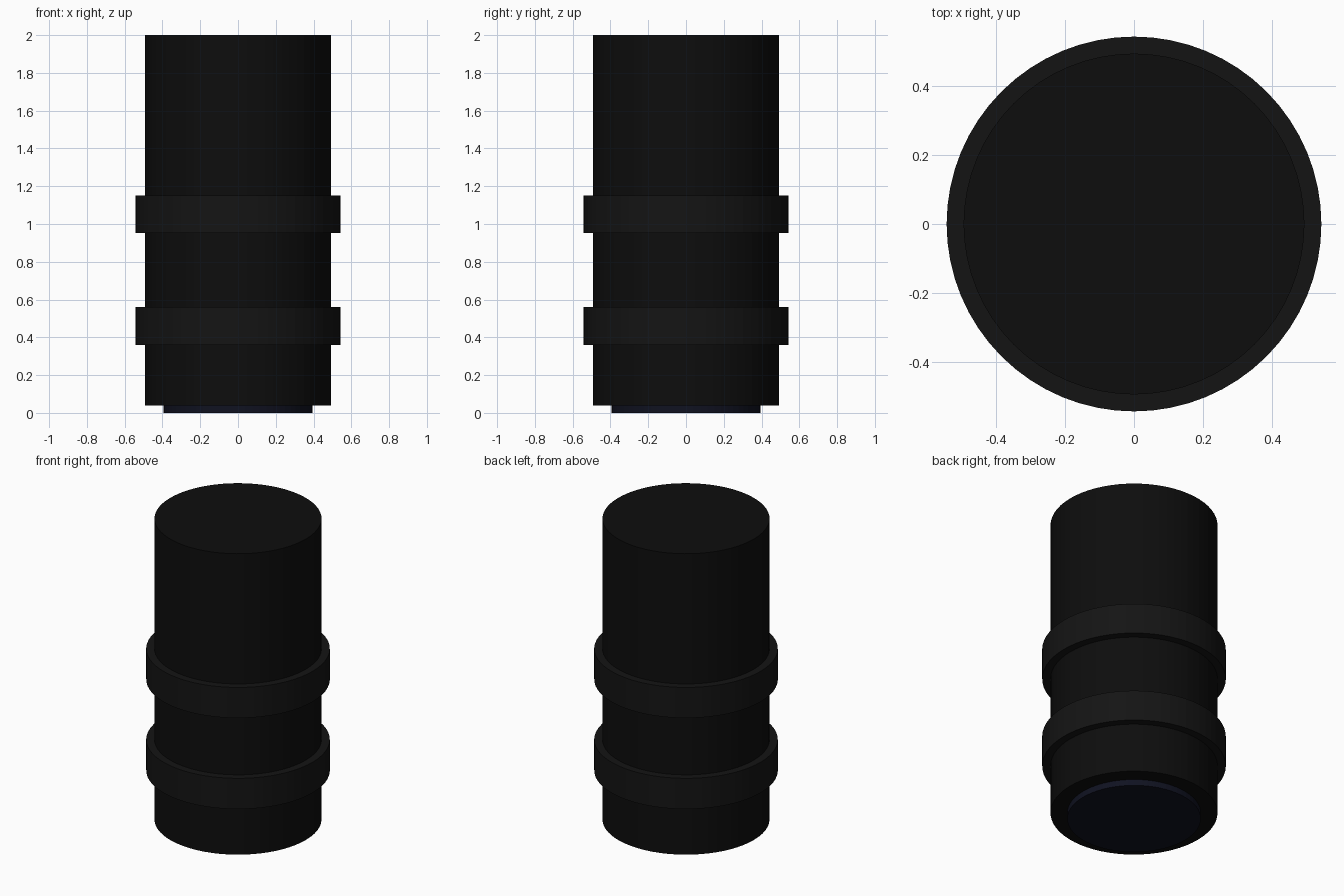
import bpy

if "Cube" in bpy.data.objects:
    bpy.data.objects.remove(bpy.data.objects["Cube"])

SIDES = 64


def material(name, colour):
    mat = bpy.data.materials.new(name)
    mat.diffuse_color = (*colour, 1)
    mat.use_nodes = True
    mat.node_tree.nodes["Principled BSDF"].inputs["Base Color"].default_value = mat.diffuse_color
    return mat


def drum(name, radius, bottom, top, mat):
    bpy.ops.mesh.primitive_cylinder_add(vertices=SIDES, radius=radius, depth=top - bottom,
                                        location=(0, 0, (bottom + top) / 2))
    ob = bpy.context.object
    ob.name = name
    ob.data.materials.append(mat)
    return ob


body_black = material("body_black", (0.004, 0.004, 0.004))
grip_black = material("grip_black", (0.007, 0.007, 0.007))
glass_blue = material("glass_blue", (0.005, 0.006, 0.015))

# Lens barrel
drum("barrel", 0.493, 0.04, 2.0, body_black)

# Raised grip rings
for name, bottom, top in (("lower_ring", 0.36, 0.56), ("upper_ring", 0.953, 1.152)):
    drum(name, 0.542, bottom, top, grip_black)

# Glass disc at the lower end, slightly proud of the barrel
drum("glass", 0.394, 0.0, 0.1, glass_blue)
